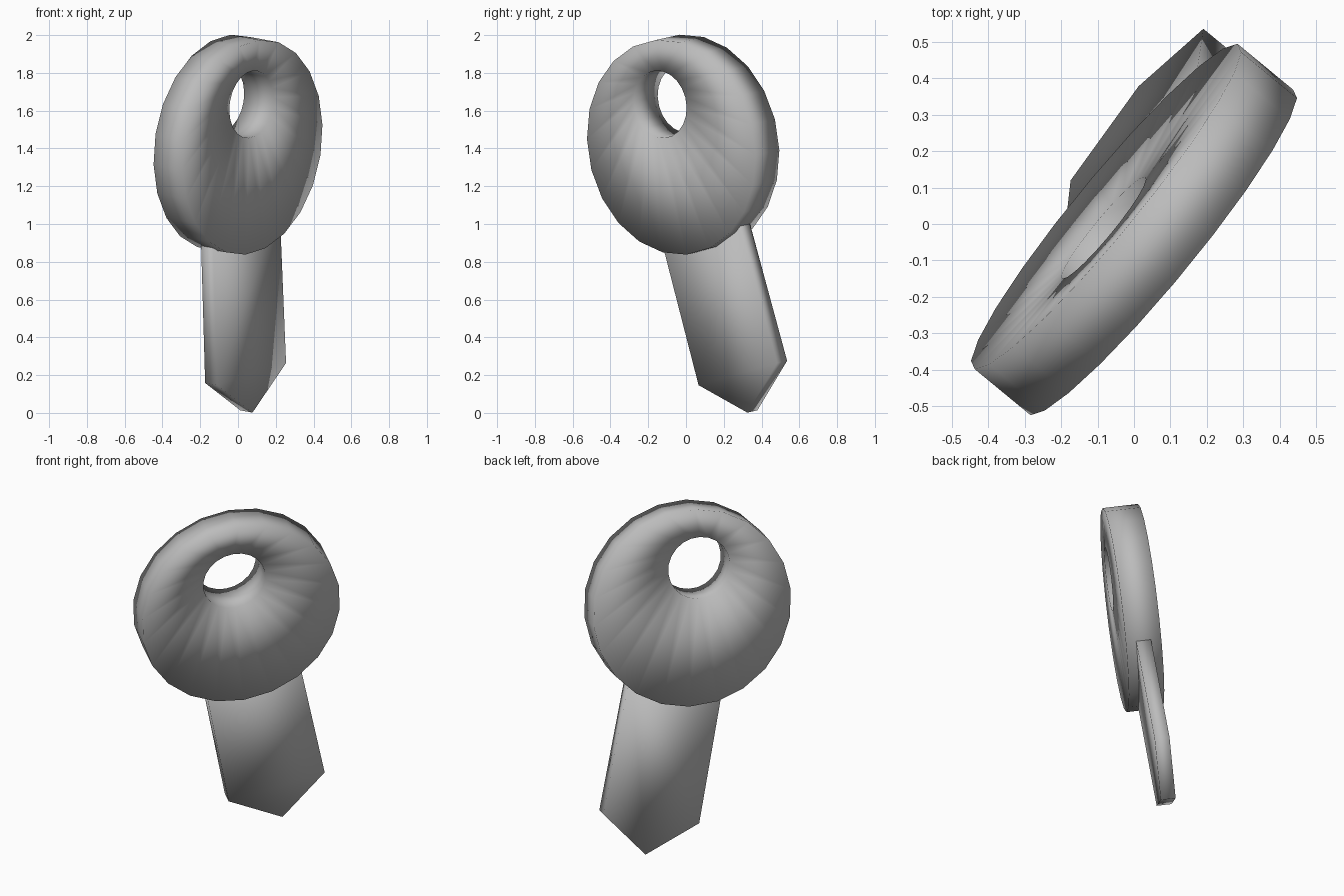
import bpy, bmesh
from math import sin, cos, pi, radians
from mathutils import Matrix, Vector

old = bpy.data.objects.get("Cube")
if old:
    bpy.data.objects.remove(old, do_unlink=True)

# Single grey material
grey = bpy.data.materials.new("grey metal")
grey.use_nodes = True
colour = (0.5, 0.5, 0.5, 1)
grey.diffuse_color = colour
grey.node_tree.nodes["Principled BSDF"].inputs["Base Color"].default_value = colour

# Key is modelled upright around the head centre, then leaned and turned
POSE = (Matrix.Translation((0, -0.015, 1.42))
        @ Matrix.Rotation(radians(50.5), 4, 'Z')
        @ Matrix.Rotation(radians(8), 4, 'X')
        @ Matrix.Rotation(radians(-12.1), 4, 'Y'))


def finish(name, bm):
    bmesh.ops.recalc_face_normals(bm, faces=bm.faces)
    bm.transform(POSE)
    for f in bm.faces:
        f.smooth = True
    mesh = bpy.data.meshes.new(name)
    bm.to_mesh(mesh)
    bm.free()
    mesh.materials.append(grey)
    obj = bpy.data.objects.new(name, mesh)
    bpy.context.collection.objects.link(obj)
    return obj


def loop(bm, points, y):
    return [bm.verts.new((x, y, z)) for x, z in points]


def bridge(bm, a, b):
    n = len(a)
    for i in range(n):
        j = (i + 1) % n
        bm.faces.new((a[i], a[j], b[j], b[i]))


def circle(radius, z, sides=22):
    return [(radius * cos(2 * pi * i / sides), z + radius * sin(2 * pi * i / sides))
            for i in range(sides)]


# Round head with an off-centre hole
bm = bmesh.new()
outer, hole, half = circle(0.575, 0), circle(0.18, 0.235), 0.1
rings = [loop(bm, outer, -half), loop(bm, outer, half),
         loop(bm, hole, half), loop(bm, hole, -half)]
for i in range(4):
    bridge(bm, rings[i], rings[(i + 1) % 4])
finish("key_head", bm)

# Flat blade with a pointed end
bm = bmesh.new()
outline = [(-0.275, -0.4), (-0.275, -1.25), (0.005, -1.46), (0.29, -1.25), (0.275, -0.4)]
front, back = loop(bm, outline, -0.042), loop(bm, outline, 0.042)
bridge(bm, front, back)
bm.faces.new(front)
bm.faces.new(back)
finish("key_blade", bm)
